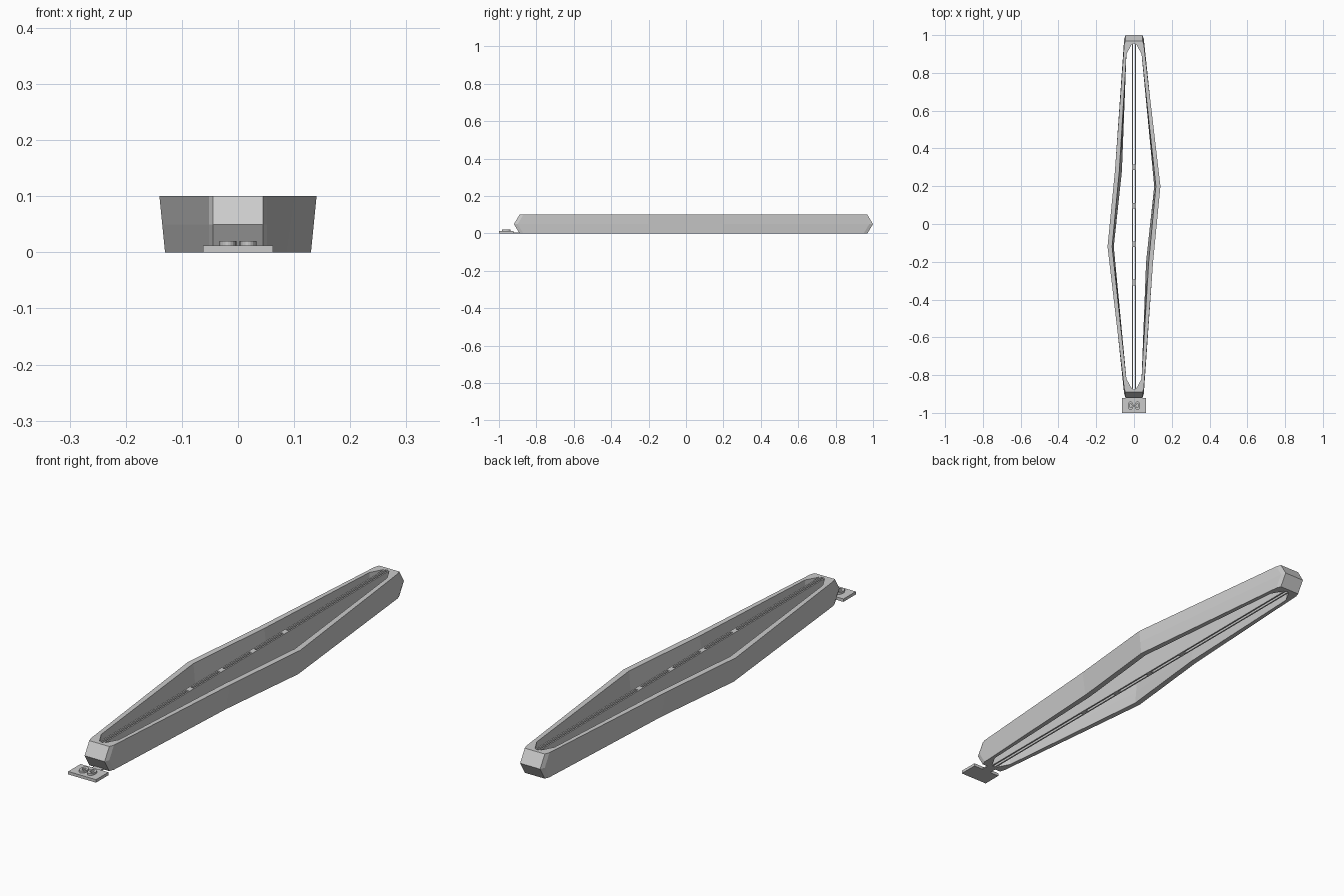
import bpy, bmesh, math

if "Cube" in bpy.data.objects:
    bpy.data.objects.remove(bpy.data.objects["Cube"])

grey = bpy.data.materials.new("plain grey")
grey.diffuse_color = (0.6, 0.6, 0.6, 1)
grey.use_nodes = True
grey.node_tree.nodes["Principled BSDF"].inputs["Base Color"].default_value = grey.diffuse_color
CY = 0.04          # centre of the frame's half-turn symmetry


def finish(name, bm):
    bmesh.ops.recalc_face_normals(bm, faces=bm.faces)
    me = bpy.data.meshes.new(name)
    bm.to_mesh(me)
    bm.free()
    me.materials.append(grey)
    ob = bpy.data.objects.new(name, me)
    bpy.context.collection.objects.link(ob)
    return ob


def box(name, x0, x1, y0, y1, z0, z1):
    bm = bmesh.new()
    bmesh.ops.create_cube(bm, size=1)
    for v in bm.verts:
        v.co = ((x0 + x1) / 2 + v.co.x * (x1 - x0),
                (y0 + y1) / 2 + v.co.y * (y1 - y0),
                (z0 + z1) / 2 + v.co.z * (z1 - z0))
    return finish(name, bm)


def turn(half):
    """Complete an outline by a half turn about the frame centre."""
    return half + [(-x, 2 * CY - y) for x, y in half]


def outer(t, bulge):
    """Outer outline: t = 0 at the floor, 1 at the rim; bulge pushes the ends out."""
    return turn([(0.045, -0.89 - bulge), (0.052, -0.87 - bulge),
                 (0.087 + 0.014 * t, -0.2), (0.13 + 0.01 * t, 0.2),
                 (0.052, 0.95 + bulge), (0.045, 0.97 + bulge)])


def inner(t):
    """Opening outline with pointed ends."""
    return turn([(0.010, -0.875), (0.040, -0.82),
                 (0.064 + 0.014 * t, -0.2), (0.107 + 0.009 * t, 0.2),
                 (0.040, 0.90), (0.010, 0.955)])


# Hollow frame: outer wall with ridged ends, joined to the tapered opening
bm = bmesh.new()
loops = [(outer(0, 0), 0), (outer(0.5, 0.03), 0.05), (outer(1, 0), 0.1),
         (inner(1), 0.1), (inner(0.5), 0.05), (inner(0), 0)]
rings = [[bm.verts.new((x, y, z)) for x, y in pts] for pts, z in loops]
for k, a in enumerate(rings):
    b = rings[(k + 1) % len(rings)]
    for i in range(len(a)):
        j = (i + 1) % len(a)
        bm.faces.new((a[i], a[j], b[j], b[i]))
finish("hollow_frame", bm)

# Twin upright ribs along the middle, tied by four spacers
for side, s in (("left", -1), ("right", 1)):
    xs = sorted((s * 0.005, s * 0.011))
    box(side + "_centre_rib", xs[0], xs[1], -0.88, 0.96, 0, 0.1)
for i in range(4):
    y = -0.31 + 0.2033 * i
    box(f"rib_spacer_{i + 1}", -0.0052, 0.0052, y - 0.015, y + 0.015, 0, 0.1)

# Flat tab at the front end, with a thin neck
box("front_tab", -0.0625, 0.0625, -1.0, -0.921, 0, 0.012)
box("tab_neck", -0.02, 0.02, -0.925, -0.88, 0, 0.005)

# Two raised rings on the tab
for side, cx in (("left", -0.018), ("right", 0.018)):
    bm = bmesh.new()
    n = 20
    prof = [(0.015, 0.011), (0.015, 0.02), (0.007, 0.02), (0.007, 0.011)]
    rows = [[bm.verts.new((cx + r * math.cos(math.tau * i / n),
                           -0.962 + 1.5 * r * math.sin(math.tau * i / n), z))
             for i in range(n)] for r, z in prof]
    for k in range(4):
        a, b = rows[k], rows[(k + 1) % 4]
        for i in range(n):
            j = (i + 1) % n
            bm.faces.new((a[i], a[j], b[j], b[i]))
    finish(side + "_tab_ring", bm)
